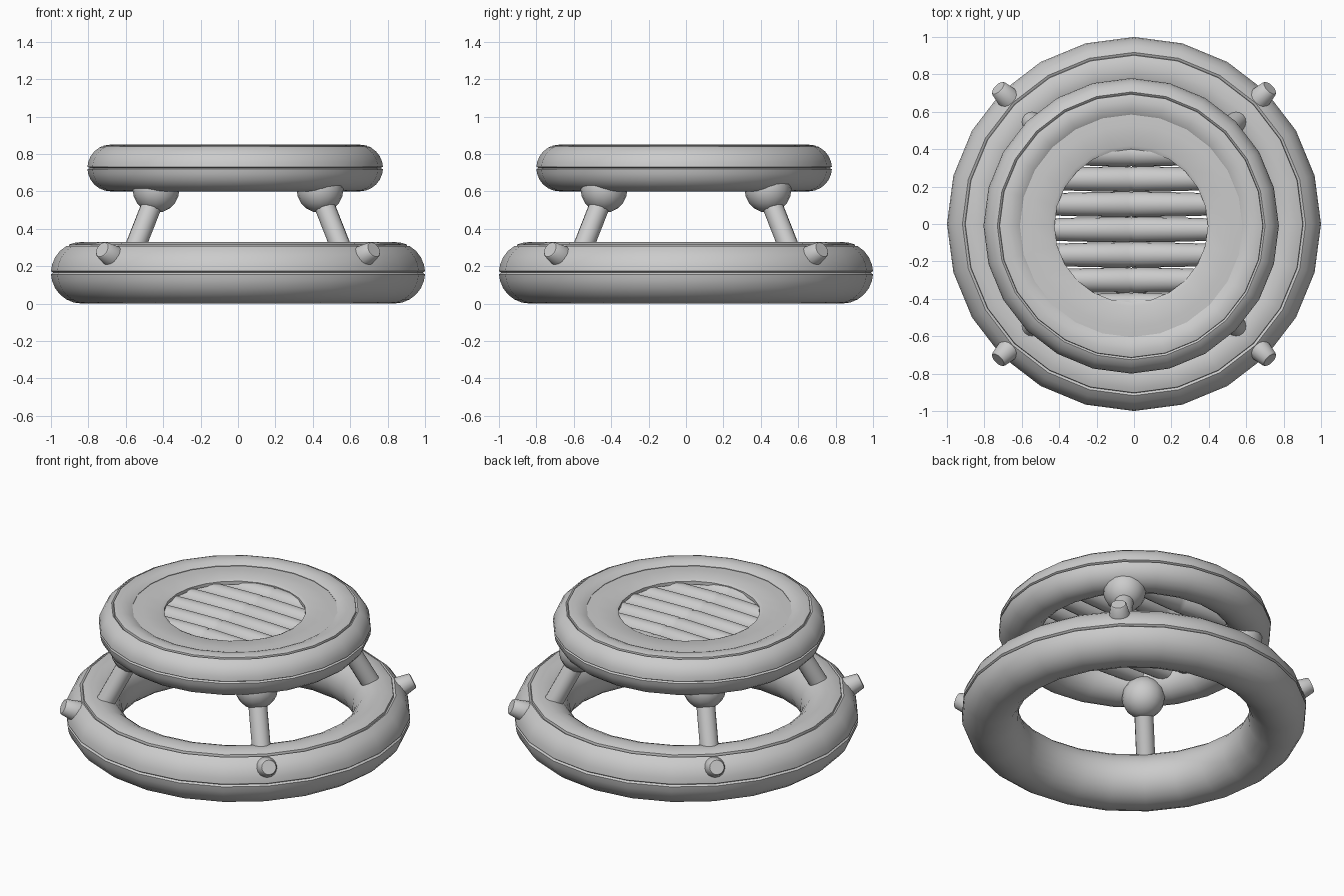
import bpy, bmesh, math
from mathutils import Vector

if "Cube" in bpy.data.objects:
    bpy.data.objects.remove(bpy.data.objects["Cube"])

TOP = Vector((-0.015, -0.01, 0))   # slight offset of the upper assembly


def finish(bm, name, angle=40):
    bmesh.ops.remove_doubles(bm, verts=bm.verts, dist=1e-5)
    bmesh.ops.recalc_face_normals(bm, faces=bm.faces)
    me = bpy.data.meshes.new(name)
    bm.to_mesh(me)
    bm.free()
    ob = bpy.data.objects.new(name, me)
    bpy.context.collection.objects.link(ob)
    bpy.ops.object.select_all(action='DESELECT')
    ob.select_set(True)
    bpy.context.view_layer.objects.active = ob
    bpy.ops.object.shade_smooth_by_angle(angle=math.radians(angle))
    return ob


def lathe(name, profile, sides, closed=False):
    """Spin an (r, z) profile around z."""
    bm = bmesh.new()
    rings = [[bm.verts.new((r * math.cos(2 * math.pi * i / sides),
                            r * math.sin(2 * math.pi * i / sides), z))
              for i in range(sides)] for r, z in profile]
    pairs = list(zip(rings, rings[1:]))
    if closed:
        pairs.append((rings[-1], rings[0]))
    for a, b in pairs:
        for i in range(sides):
            j = (i + 1) % sides
            bm.faces.new((a[i], a[j], b[j], b[i]))
    if not closed:
        bm.faces.new(rings[0])
        bm.faces.new(rings[-1])
    return finish(bm, name)


def aim(ob, start, direction):
    ob.location = start
    ob.rotation_mode = 'QUATERNION'
    ob.rotation_quaternion = Vector((0, 0, 1)).rotation_difference(Vector(direction))


def tube_profile(major, minor, z, grooves):
    """Round cross-section with thin seams cut at the given angles."""
    pts = [(a, minor) for a in range(0, 360, 15)
           if all(min(abs(a - g), 360 - abs(a - g)) > 5 for g in grooves)]
    for g in grooves:
        pts += [((g - 3) % 360, minor), (g, minor - 0.012), (g + 3, minor)]
    pts.sort()
    return [(major + d * math.cos(math.radians(a)),
             z + d * math.sin(math.radians(a))) for a, d in pts]


# Lower and upper rings
lathe("base_ring", tube_profile(0.835, 0.165, 0.165, [0, 63]), 24, True)
ring = lathe("top_ring", tube_profile(0.665, 0.125, 0.725, [0, 69, 127]), 24, True)
ring.location = TOP

# Flat rim around the opening
rim = lathe("seat_rim", [(0.61, 0.79), (0.60, 0.825), (0.54, 0.828), (0.43, 0.824),
                         (0.41, 0.815), (0.41, 0.795), (0.43, 0.79)], 24, True)
rim.location = TOP

# Seat slats, slightly thicker in the middle
for k in range(-3, 4):
    y = 0.135 * k - 0.02
    h = math.sqrt(0.57 ** 2 - y * y)
    slat = lathe(f"slat_{k + 4}", [(0.055, -h), (0.064, -h * 0.5), (0.069, -0.015),
                                   (0.065, 0), (0.069, 0.015), (0.064, h * 0.5),
                                   (0.055, h)], 16)
    aim(slat, TOP + Vector((0, y, 0.745)), (1, 0, 0))

# Legs, ball joints and pegs at the four corners
for n in range(4):
    a = math.radians(45 + 90 * n)
    u = Vector((math.cos(a), math.sin(a), 0))
    up = Vector((0, 0, 1))
    foot, head = u * 0.845 + up * 0.18, u * 0.60 + up * 0.62
    leg = lathe(f"leg_{n + 1}", [(0.055, 0), (0.055, (head - foot).length)], 16)
    aim(leg, foot, head - foot)

    bm = bmesh.new()
    bmesh.ops.create_uvsphere(bm, u_segments=16, v_segments=10, radius=0.125)
    ball = finish(bm, f"ball_joint_{n + 1}")
    ball.location = u * 0.62 + up * 0.61

    peg = lathe(f"peg_{n + 1}", [(0.065, 0), (0.062, 0.10), (0.047, 0.18), (0.042, 0.185)], 16)
    aim(peg, u * 0.86 + up * 0.21, u + up * 0.47)
